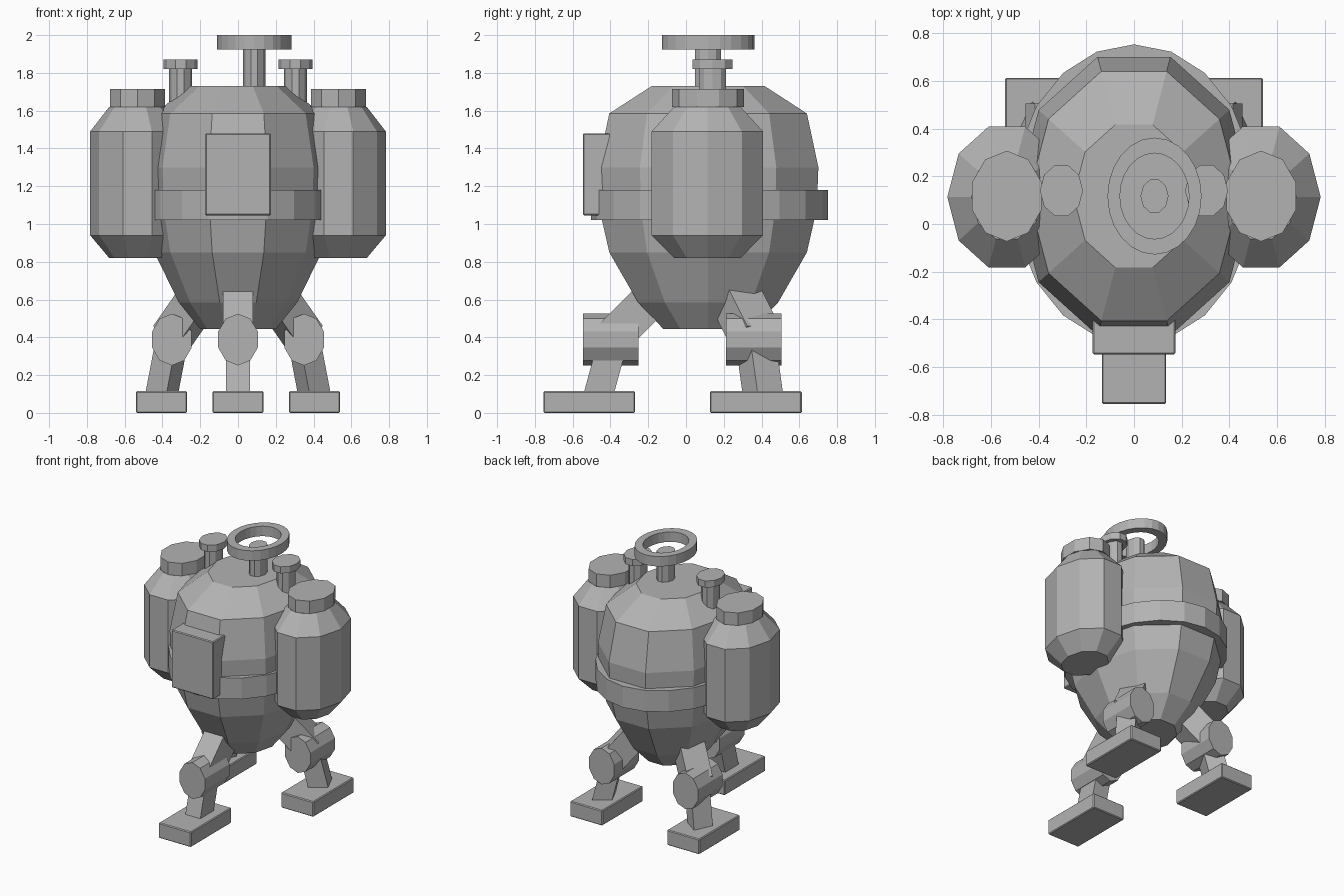
import bpy
import bmesh
from math import pi, cos, sin, radians
from mathutils import Matrix, Vector

cube = bpy.data.objects.get("Cube")
if cube:
    bpy.data.objects.remove(cube, do_unlink=True)

grey = bpy.data.materials.new("plain grey")
grey.use_nodes = True
GREY = (0.45, 0.45, 0.45, 1)
grey.diffuse_color = GREY
grey.node_tree.nodes["Principled BSDF"].inputs["Base Color"].default_value = GREY

SQUASH = 0.805   # round parts are narrower in x than in y
MID = 0.117      # y of the body axis


def finish(name, bm, bevel=0):
    bmesh.ops.recalc_face_normals(bm, faces=bm.faces)
    mesh = bpy.data.meshes.new(name)
    bm.to_mesh(mesh)
    bm.free()
    mesh.materials.append(grey)
    obj = bpy.data.objects.new(name, mesh)
    bpy.context.collection.objects.link(obj)
    if bevel:
        mod = obj.modifiers.new("edge", "BEVEL")
        mod.width = bevel
        mod.segments = 1
    return obj


def lathe(name, profile, sides, x=0, y=MID, phase=0, ring=False, lying=False):
    """Spin (radius, height) points; ring closes the profile instead of capping it."""
    bm = bmesh.new()
    rings = []
    for r, h in profile:
        loop = []
        for i in range(sides):
            a = phase + 2 * pi * i / sides
            u, v = SQUASH * r * cos(a), r * sin(a)
            loop.append(bm.verts.new((x + u, y + h, v) if lying else (x + u, y + v, h)))
        rings.append(loop)
    pairs = list(zip(rings, rings[1:]))
    if ring:
        pairs.append((rings[-1], rings[0]))
    else:
        bm.faces.new(rings[0])
        bm.faces.new(rings[-1])
    for low, high in pairs:
        for i in range(sides):
            j = (i + 1) % sides
            bm.faces.new((low[i], low[j], high[j], high[i]))
    return bm if lying else finish(name, bm)


def box(name, low, high, bevel=0.006):
    bm = bmesh.new()
    low, high = Vector(low), Vector(high)
    mat = Matrix.Translation((low + high) / 2) @ Matrix.Diagonal((high - low).to_4d())
    mat[3][3] = 1
    bmesh.ops.create_cube(bm, size=1, matrix=mat)
    return finish(name, bm, bevel)


def strut(name, angle, start, end, width):
    """Square bar between two (radius, height) points, turned about the body axis."""
    p, q = Vector((start[0], 0, start[1])), Vector((end[0], 0, end[1]))
    along = (q - p).normalized()
    across = Vector((0, 1, 0))
    turn = Matrix((along, across, along.cross(across))).transposed().to_4x4()
    place = (Matrix.Translation((0, MID, 0)) @ Matrix.Diagonal((SQUASH, 1, 1, 1))
             @ Matrix.Rotation(angle, 4, "Z") @ Matrix.Translation((p + q) / 2) @ turn
             @ Matrix.Diagonal(((q - p).length, width, width, 1)))
    bm = bmesh.new()
    bmesh.ops.create_cube(bm, size=1, matrix=place)
    return finish(name, bm)


# Egg-shaped body with a belt
lathe("body", [(0.25, 0.445), (0.39, 0.585), (0.55, 0.85), (0.605, 1.08),
               (0.614, 1.30), (0.55, 1.585), (0.315, 1.73)], 10)
lathe("belt", [(0.628, 1.02), (0.628, 1.18)], 20, y=0.125)
box("front_box", (-0.174, -0.546, 1.046), (0.174, -0.40, 1.48))

# Side tanks and chimneys
for side, label in ((1, "left"), (-1, "right")):
    x = side * 0.533
    lathe(label + "_tank", [(0.185, 0.82), (0.31, 0.94), (0.31, 1.49), (0.185, 1.62)],
          10, x, y=0.113)
    lathe(label + "_tank_cap", [(0.19, 1.62), (0.19, 1.715)], 10, x, phase=pi / 2)
    x = side * 0.304
    lathe(label + "_chimney", [(0.075, 1.5), (0.075, 1.83)], 10, x, y=0.14)
    lathe(label + "_chimney_cap", [(0.112, 1.82), (0.112, 1.87)], 10, x, y=0.14)

# Hand wheel on its post
lathe("wheel_post", [(0.073, 1.65), (0.073, 1.94)], 10, x=0.086)
lathe("hand_wheel", [(0.245, 1.925), (0.245, 2.0), (0.18, 2.0), (0.18, 1.925)],
      24, x=0.086, ring=True)

# Three legs: thigh, knee drum, shin and foot
legs = (("front", -90, 0, -0.398, -0.512),
        ("back_left", 30, 0.35, 0.359, 0.37),
        ("back_right", 150, -0.35, 0.359, 0.37))
for label, degrees, knee_x, knee_y, foot_y in legs:
    angle = radians(degrees)
    strut(label + "_thigh", angle, (0.515, 0.39), (0.325, 0.58), 0.2)
    strut(label + "_shin", angle, (0.585, 0.08), (0.50, 0.39), 0.155)
    drum = lathe("", [(0.137, -0.147), (0.137, 0.147)], 10, knee_x, knee_y,
                 phase=pi / 2, lying=True)
    bmesh.ops.translate(drum, verts=drum.verts, vec=(0, 0, 0.388))
    finish(label + "_knee", drum)
    foot_x = knee_x * 1.157
    box(label + "_foot", (foot_x - 0.135, foot_y - 0.243, 0),
        (foot_x + 0.135, foot_y + 0.243, 0.115))
